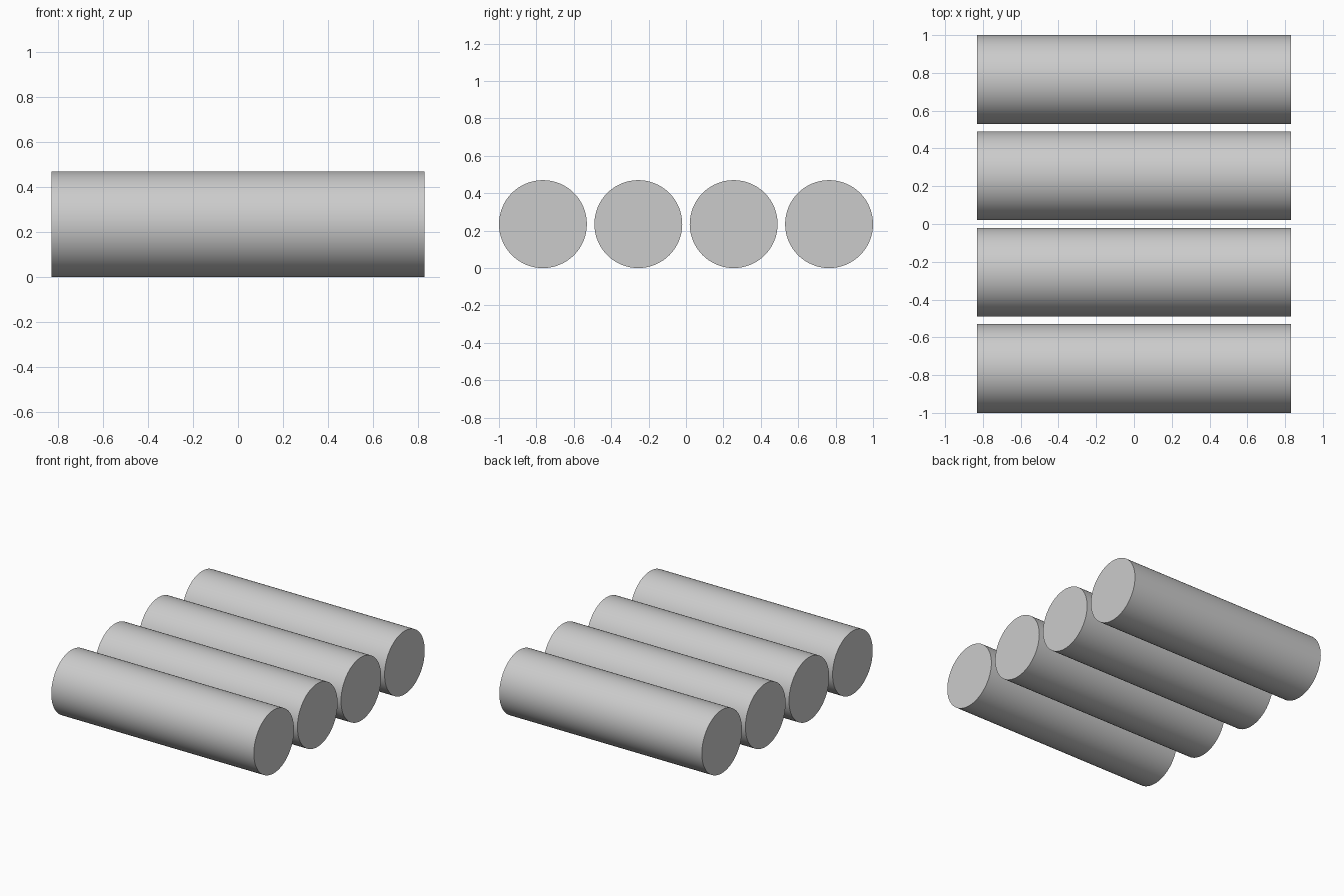
import bpy
import math

cube = bpy.data.objects.get("Cube")
if cube:
    bpy.data.objects.remove(cube, do_unlink=True)

RADIUS = 0.235
LENGTH = 1.66
COUNT = 4
SPACING = (2 - 2 * RADIUS) / (COUNT - 1)

grey = bpy.data.materials.new("light grey")
grey.use_nodes = True
colour = (0.6, 0.6, 0.6, 1)
grey.diffuse_color = colour
grey.node_tree.nodes["Principled BSDF"].inputs["Base Color"].default_value = colour

# Row of solid rollers lying along x
for i in range(COUNT):
    y = -1 + RADIUS + i * SPACING
    bpy.ops.mesh.primitive_cylinder_add(
        vertices=64, radius=RADIUS, depth=LENGTH,
        location=(0, y, RADIUS), rotation=(0, math.pi / 2, 0))
    roller = bpy.context.object
    roller.name = f"roller_{i + 1}"
    roller.data.materials.append(grey)
    bpy.ops.object.shade_smooth_by_angle(angle=math.radians(30))
